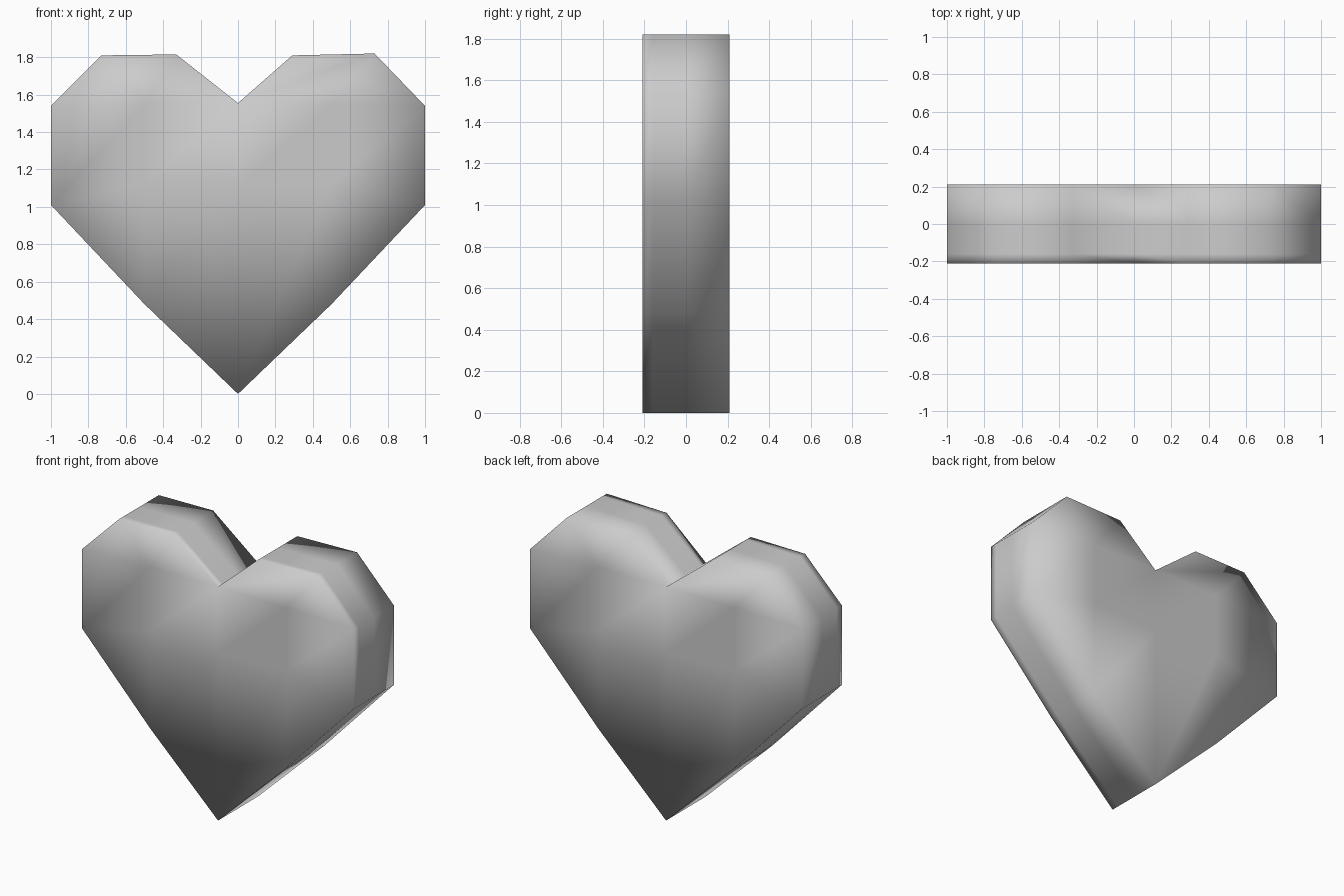
import bpy, bmesh

if "Cube" in bpy.data.objects:
    bpy.data.objects.remove(bpy.data.objects["Cube"])

# Depth rings, front to back
RINGS = [-0.21, -0.16, 0.0, 0.21]

# Heart outline, counter-clockwise seen from the front, starting at the tip
outline = [(0, 0), (0.5, 0.48), (1, 1.01), (1, 1.54), (0.73, 1.82), (0.29, 1.81),
           (0, 1.555), (-0.33, 1.815), (-0.73, 1.81), (-1, 1.54), (-1, 1.01), (-0.5, 0.48)]
# Flat inner points of the front and back: centre, right low/high, left low/high
inner = [(0, 1.12), (0.5, 1.13), (0.5, 1.55), (-0.5, 1.13), (-0.5, 1.55)]
N = len(outline)

# Cap faces of the right half: indices into outline + inner
C, RL, RH, LL, LH = range(N, N + 5)
right = [(0, 1, RL, C), (1, 2, RL), (C, RL, RH, 6), (RL, 2, 3, RH), (RH, 3, 4), (6, RH, 4, 5)]
swap = {RL: LL, RH: LH, C: C}
left = [tuple(swap[i] if i >= N else (N - i) % N for i in reversed(f)) for f in right]

bm = bmesh.new()
rings = [[bm.verts.new((x, y, z)) for x, z in outline] for y in RINGS]

# Front and back caps
for ring, y, step in ((rings[0], RINGS[0], 1), (rings[-1], RINGS[-1], -1)):
    pts = ring + [bm.verts.new((x, y, z)) for x, z in inner]
    for f in right + left:
        bm.faces.new([pts[i] for i in f][::step])

# Side wall
for a, b in zip(rings, rings[1:]):
    for i in range(N):
        j = (i + 1) % N
        bm.faces.new((a[i], b[i], b[j], a[j]))

bmesh.ops.recalc_face_normals(bm, faces=bm.faces)
for f in bm.faces:
    f.smooth = True

mesh = bpy.data.meshes.new("heart")
bm.to_mesh(mesh)
bm.free()
bpy.context.collection.objects.link(bpy.data.objects.new("heart", mesh))
